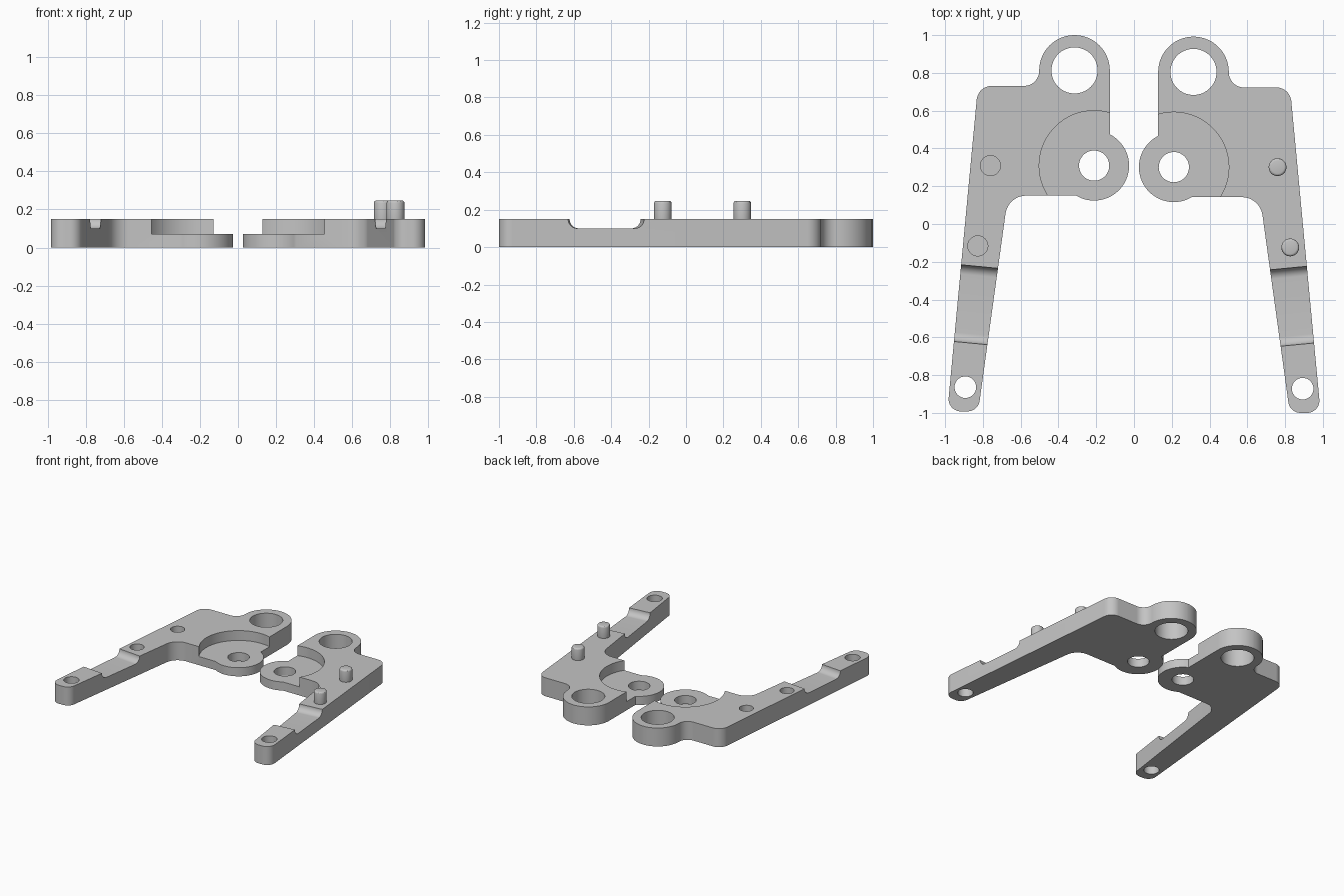
import bpy, bmesh, math
from mathutils import Vector, Matrix

cube = bpy.data.objects.get("Cube")
if cube:
    bpy.data.objects.remove(cube, do_unlink=True)

THICK = 0.15          # plate thickness
POCKET_Z = 0.07       # floor of the round pocket
PIVOT = Vector((-0.211, 0.309))
PEGS = [(-0.76, 0.309), (-0.827, -0.116)]
SLOPE = 0.096         # lean of the arm's outer edge

grey = bpy.data.materials.new("machined grey")
grey.use_nodes = True
grey.diffuse_color = (0.55, 0.55, 0.55, 1)
grey.node_tree.nodes["Principled BSDF"].inputs["Base Color"].default_value = grey.diffuse_color


def arc(c, r, a0, a1, n):
    return [Vector((c[0] + r * math.cos(a0 + (a1 - a0) * i / n),
                    c[1] + r * math.sin(a0 + (a1 - a0) * i / n))) for i in range(n + 1)]


def rounded(corners, n=14):
    """Outline from (x, y, radius) corners, each corner replaced by a fillet."""
    out = []
    for i, (x, y, r) in enumerate(corners):
        p = Vector((x, y))
        if r == 0:
            out.append(p)
            continue
        a = (Vector(corners[i - 1][:2]) - p).normalized()
        b = (Vector(corners[(i + 1) % len(corners)][:2]) - p).normalized()
        half = a.angle(b) / 2
        c = p + (a + b).normalized() * (r / math.sin(half))
        start, end = p + a * (r / math.tan(half)) - c, p + b * (r / math.tan(half)) - c
        a0 = math.atan2(start.y, start.x)
        sweep = (math.atan2(end.y, end.x) - a0 + math.pi) % math.tau - math.pi
        out += arc(c, r, a0, a0 + sweep, n)
    return out


def make_object(name, bm, matrix):
    bm.transform(matrix)
    bm.normal_update()
    bmesh.ops.recalc_face_normals(bm, faces=bm.faces)
    if bm.calc_volume(signed=True) < 0:
        bmesh.ops.reverse_faces(bm, faces=bm.faces)
    mesh = bpy.data.meshes.new(name)
    bm.to_mesh(mesh)
    bm.free()
    mesh.materials.append(grey)
    ob = bpy.data.objects.new(name, mesh)
    bpy.context.collection.objects.link(ob)
    return ob


def prism(name, points, z0, z1, matrix):
    bm = bmesh.new()
    face = bm.faces.new([bm.verts.new((p[0], p[1], z0)) for p in points])
    top = bmesh.ops.extrude_face_region(bm, geom=[face])
    verts = [v for v in top["geom"] if isinstance(v, bmesh.types.BMVert)]
    bmesh.ops.translate(bm, verts=verts, vec=(0, 0, z1 - z0))
    return make_object(name, bm, matrix)


def disc(c, r, n=64):
    return arc(c, r, 0, math.tau, n)[:-1]


def select(ob):
    bpy.ops.object.select_all(action="DESELECT")
    ob.select_set(True)
    bpy.context.view_layer.objects.active = ob


def cut(ob, cutter):
    mod = ob.modifiers.new("cut", "BOOLEAN")
    mod.operation, mod.solver, mod.object = "DIFFERENCE", "EXACT", cutter
    select(ob)
    bpy.ops.object.modifier_apply(modifier=mod.name)
    bpy.data.objects.remove(cutter, do_unlink=True)


def smooth(ob):
    select(ob)
    bpy.ops.object.shade_smooth_by_angle(angle=math.radians(30))


def bracket(name, matrix, blind_holes):
    # Plate outline: arm, body, ring lug and pivot lug
    r = 0.185
    a0 = math.acos((-0.128 - PIVOT.x) / r)
    a1 = -math.pi - math.asin((0.15 - PIVOT.y) / r)
    lug = [(p.x, p.y, 0) for p in arc(PIVOT, r, a0, a1, 40)]
    outline = rounded([(-0.826, 0.731, 0.08), (-0.502, 0.731, 0.08),
                       (-0.502, 1.0, 0.1869), (-0.128, 1.0, 0.1869)] + lug +
                      [(-0.667, 0.15, 0.11), (-0.825, -0.992, 0.065), (-0.988, -0.992, 0.065)])
    plate = prism(name, outline, 0, THICK, matrix)

    # Round pocket, then through holes
    cut(plate, prism("pocket", disc(PIVOT, 0.291, 96), POCKET_Z, 0.3, matrix))
    for c, rad in ((PIVOT, 0.08), ((-0.315, 0.813), 0.122), ((-0.893, -0.864), 0.057)):
        cut(plate, prism("hole", disc(c, rad), -0.1, 0.3, matrix))

    # Trough across the arm: side profile turned upright and leaned with the arm
    trough = rounded([(-0.204, 0.3, 0), (0.204, 0.3, 0), (0.204, 0.1, 0.05), (-0.204, 0.1, 0.05)])
    place = (matrix @ Matrix.Translation((-0.85, -0.427, 0))
             @ Matrix.Rotation(-math.atan(SLOPE), 4, "Z")
             @ Matrix(((0, 0, 1, 0), (1, 0, 0, 0), (0, 1, 0, 0), (0, 0, 0, 1))))
    cut(plate, prism("trough", trough, -0.25, 0.25, place))

    # Blind peg sockets
    if blind_holes:
        for c in PEGS:
            cut(plate, prism("socket", disc(c, 0.053), 0.05, 0.3, matrix))
    smooth(plate)


right_side = Matrix.Identity(4)
left_side = Matrix.Translation((0, -0.008, 0)) @ Matrix.Scale(-1, 4, (1, 0, 0))
bracket("right_bracket", right_side, True)
bracket("left_bracket", left_side, False)

# Locating pegs with softened tops
for label, c in zip(("rear_peg", "front_peg"), PEGS):
    peg = prism(label, disc(c, 0.047, 48), 0.12, 0.247, left_side)
    bev = peg.modifiers.new("soft top", "BEVEL")
    bev.width, bev.segments, bev.limit_method = 0.013, 3, "ANGLE"
    select(peg)
    bpy.ops.object.modifier_apply(modifier=bev.name)
    smooth(peg)
